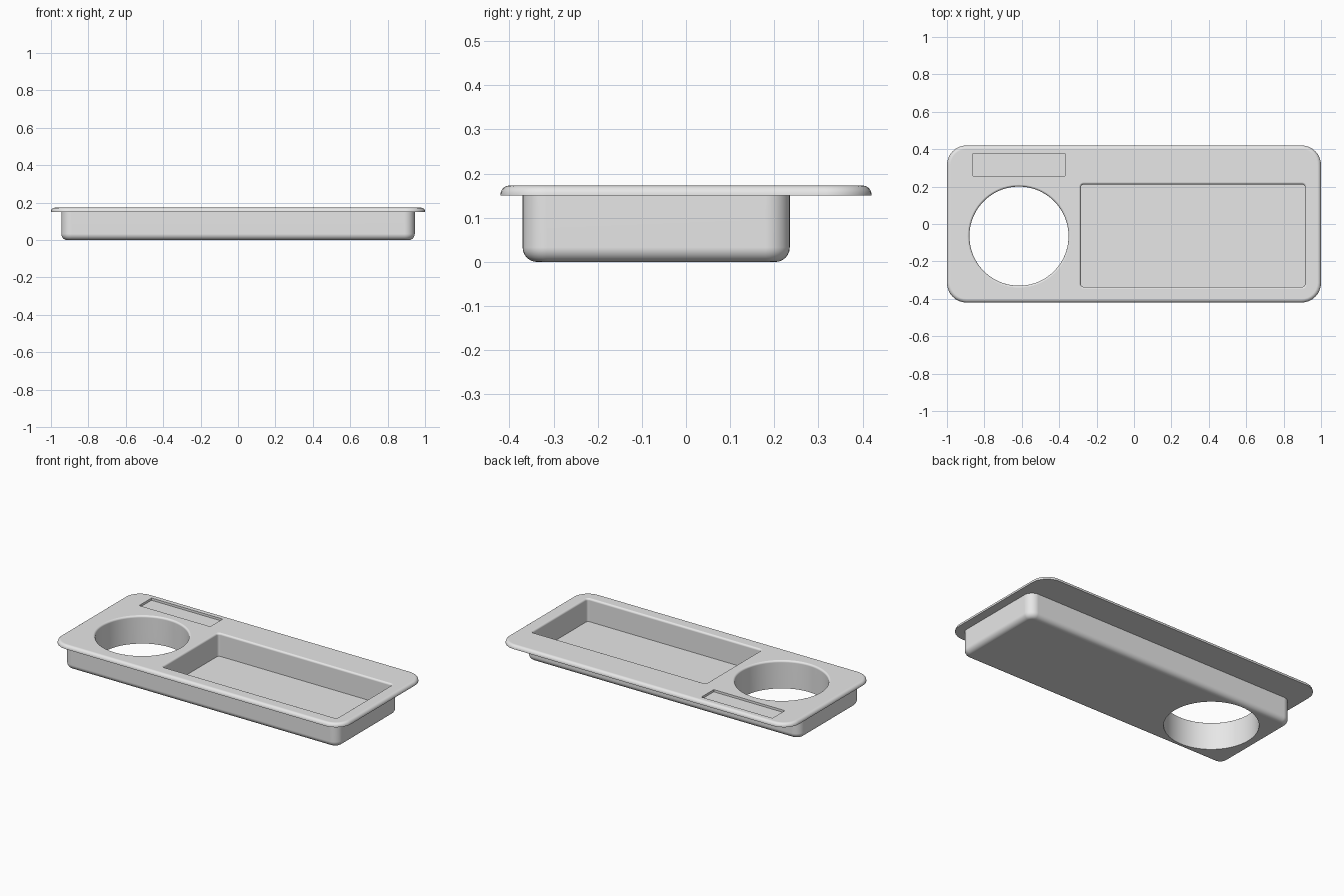
import bpy
import bmesh
from math import sin, cos, pi, radians

if "Cube" in bpy.data.objects:
    bpy.data.objects.remove(bpy.data.objects["Cube"])

TOP = 0.173
FLOOR = 0.03

grey = bpy.data.materials.new("light_grey")
grey.use_nodes = True
colour = (0.8, 0.8, 0.8, 1)
grey.diffuse_color = colour
grey.node_tree.nodes["Principled BSDF"].inputs["Base Color"].default_value = colour


def ring(rect, radius, z, grow=0.0, segs=8):
    """Rounded rectangle at height z, offset outwards by grow."""
    x0, x1, y0, y1 = rect
    r = radius + grow
    corners = [(x1 - radius, y1 - radius), (x0 + radius, y1 - radius),
               (x0 + radius, y0 + radius), (x1 - radius, y0 + radius)]
    points = []
    for i, (cx, cy) in enumerate(corners):
        for s in range(segs + 1):
            a = (i + s / segs) * pi / 2
            points.append((cx + r * cos(a), cy + r * sin(a), z))
    return points


def loft(name, rings):
    """Closed solid skinned through the rings from bottom to top."""
    bm = bmesh.new()
    loops = [[bm.verts.new(p) for p in points] for points in rings]
    n = len(loops[0])
    for low, high in zip(loops, loops[1:]):
        for i in range(n):
            j = (i + 1) % n
            bm.faces.new((low[i], low[j], high[j], high[i]))
    bm.faces.new(loops[0][::-1])
    bm.faces.new(loops[-1])
    bmesh.ops.remove_doubles(bm, verts=bm.verts, dist=0.00001)
    bmesh.ops.recalc_face_normals(bm, faces=bm.faces)
    mesh = bpy.data.meshes.new(name)
    bm.to_mesh(mesh)
    bm.free()
    mesh.materials.append(grey)
    obj = bpy.data.objects.new(name, mesh)
    bpy.context.collection.objects.link(obj)
    return obj


def arc(steps=6):
    return [i / steps * pi / 2 for i in range(steps + 1)]


def opening(name, rect, radius, bottom, lip=0.012, segs=8):
    """Cutter whose mouth flares into a rounded lip at the top surface."""
    rings = [ring(rect, radius, bottom, 0, segs)]
    for a in arc():
        rings.append(ring(rect, radius, TOP + 0.0002 - lip + lip * sin(a),
                          lip * (1 - cos(a)), segs))
    rings.append(ring(rect, radius, TOP + 0.05, lip, segs))
    return loft(name, rings)


# Tray: deep body with rounded base, then a wide flange with rounded rim
body = (-0.945, 0.945, -0.37, 0.235)
flange = (-1, 1, -0.42, 0.42)
base_r, rim_r = 0.033, 0.02
rings = [ring(body, 0.055, base_r * (1 - sin(a)), base_r * (cos(a) - 1))
         for a in reversed(arc())]
rings += [ring(body, 0.055, 0.15), ring(flange, 0.105, 0.15)]
rings += [ring(flange, 0.105, TOP - rim_r + rim_r * sin(a), rim_r * (cos(a) - 1))
          for a in arc()]
tray = loft("tray", rings)

# Openings: round through hole, deep pocket, shallow label recess
cx, cy, hole_r = -0.615, -0.065, 0.265
cutters = [
    opening("round_hole_cutter", (cx - hole_r, cx + hole_r, cy - hole_r, cy + hole_r),
            hole_r, -0.05, segs=20),
    opening("pocket_cutter", (-0.284, 0.914, -0.336, 0.212), 0.015, FLOOR),
    loft("recess_cutter", [ring((-0.86, -0.37, 0.255, 0.377), 0.001, z, segs=1)
                           for z in (TOP - 0.014, TOP + 0.05)]),
]

bpy.context.view_layer.objects.active = tray
tray.select_set(True)
for cutter in cutters:
    cutter.hide_render = True
    mod = tray.modifiers.new("cut", 'BOOLEAN')
    mod.operation = 'DIFFERENCE'
    mod.solver = 'EXACT'
    mod.object = cutter
    bpy.ops.object.modifier_apply(modifier=mod.name)
    bpy.data.objects.remove(cutter)

# Smooth fillets, crisp edges, flat large faces
bpy.ops.object.shade_smooth_by_angle(angle=radians(30))
weighted = tray.modifiers.new("weighted_normals", 'WEIGHTED_NORMAL')
weighted.keep_sharp = True
